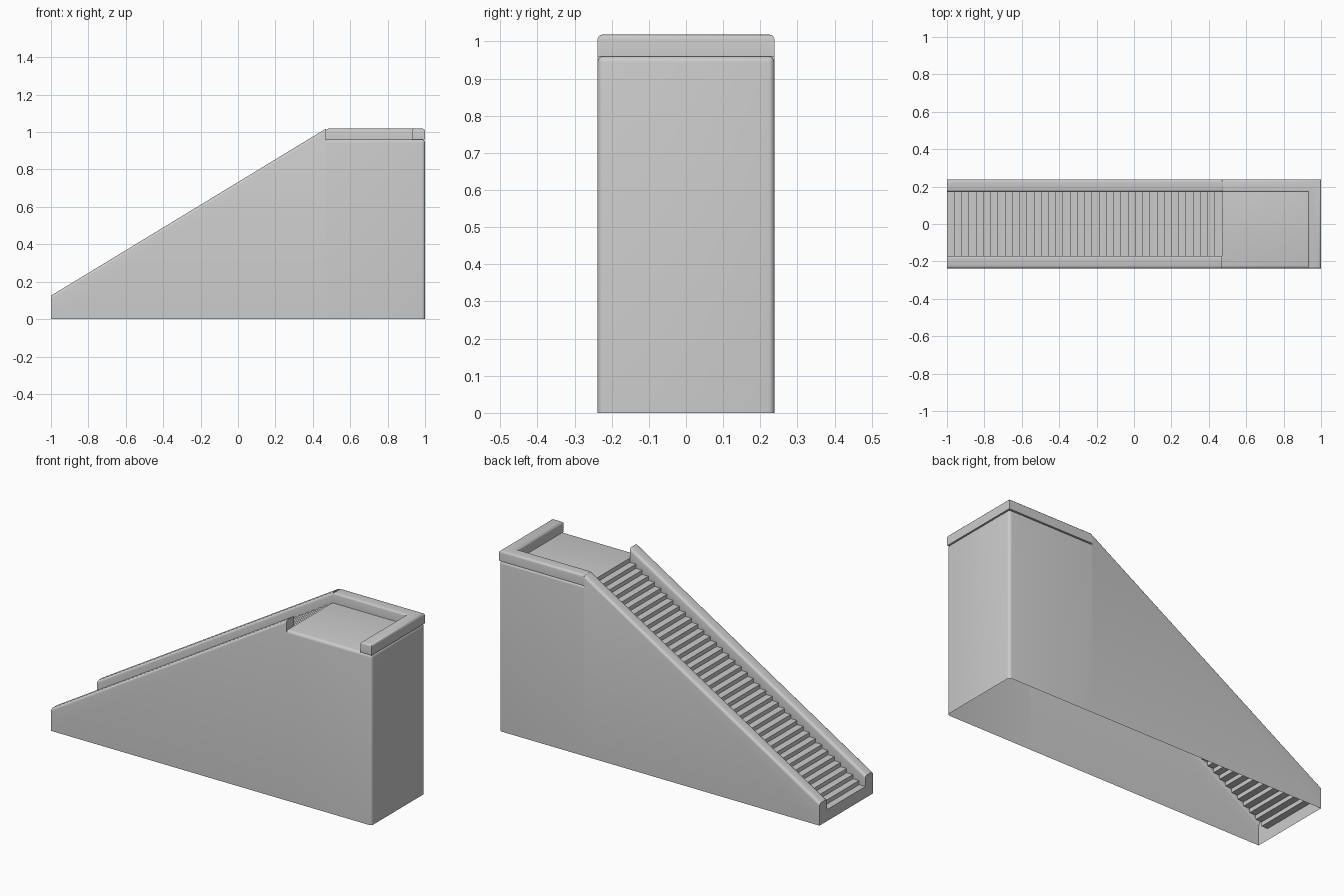
import bpy, bmesh, math

if "Cube" in bpy.data.objects:
    bpy.data.objects.remove(bpy.data.objects["Cube"])

X0, X1, XE = -1.0, 0.47, 1.0        # foot, head of stairs, far end
W, IN = 0.238, 0.17                 # outer and inner half widths
FLOOR0, DECK = 0.065, 0.96          # stair foot and landing heights
TOP0, TOP1 = 0.125, 1.018           # rail heights
STEPS, R = 38, 0.016


def finish(name, bm, angle=40):
    mesh = bpy.data.meshes.new(name)
    bm.to_mesh(mesh)
    bm.free()
    ob = bpy.data.objects.new(name, mesh)
    bpy.context.collection.objects.link(ob)
    bpy.ops.object.select_all(action='DESELECT')
    ob.select_set(True)
    bpy.context.view_layer.objects.active = ob
    bpy.ops.object.shade_smooth_by_angle(angle=math.radians(angle))
    return ob


def face(bm, pts):
    return bm.faces.new([bm.verts.new(p) for p in pts])


# stair side profile (x, z)
profile = [(X0, 0), (X0, FLOOR0)]
for i in range(1, STEPS + 1):
    x = X0 + (X1 - X0) * i / STEPS
    z = FLOOR0 + (DECK - FLOOR0) * i / STEPS
    profile += [(x, profile[-1][1]), (x, z)]

# stairs
bm = bmesh.new()
for (xa, za), (xb, zb) in zip(profile, profile[1:]):
    face(bm, [(xa, -IN, za), (xb, -IN, zb), (xb, IN, zb), (xa, IN, za)])
bmesh.ops.remove_doubles(bm, verts=bm.verts, dist=1e-5)
finish("stairs", bm, 30)


# sloping side wall with rounded rail, mirrored to the other side
def section(top, low):
    pts = [(-W, low)]
    for cy, start in ((-W + R, 180), (-IN - R, 90)):
        for k in range(5):
            a = math.radians(start - 22.5 * k)
            pts.append((cy + R * math.cos(a), top - R + R * math.sin(a)))
    return pts


bm = bmesh.new()
sa, sb = section(TOP0, 0), section(TOP1, 0)
for i in range(len(sa) - 1):
    face(bm, [(X0, *sa[i]), (X1, *sb[i]), (X1, *sb[i + 1]), (X0, *sa[i + 1])])
face(bm, [(X0, -IN, TOP0 - R), (X1, -IN, TOP1 - R)]
     + [(x, -IN, z) for x, z in reversed(profile[1:])])
face(bm, [(X0, *p) for p in sa + [(-IN, 0)]])
face(bm, [(X1, *p) for p in reversed(section(TOP1, 0.93) + [(-IN, 0.93)])])
bmesh.ops.remove_doubles(bm, verts=bm.verts, dist=1e-5)
wall = finish("side_walls", bm)
wall.modifiers.new("Mirror", 'MIRROR').use_axis = (False, True, False)

# landing block, open below and towards the stairs
bm = bmesh.new()
bmesh.ops.create_cube(bm, size=1)
for v in bm.verts:
    v.co = (X1 if v.co.x < 0 else XE, W * 2 * v.co.y, 0 if v.co.z < 0 else DECK)
bm.normal_update()
edges = []
for e in bm.edges:
    m = (e.verts[0].co + e.verts[1].co) / 2
    if (m.z > DECK - 0.01 and m.x > X1 + 0.01) or (m.x > XE - 0.01 and abs(m.y) > 0.1 and m.z > 0.1):
        edges.append(e)
bmesh.ops.bevel(bm, geom=edges, offset=R, segments=4, profile=0.5, affect='EDGES')
bm.normal_update()
gone = [f for f in bm.faces if f.normal.z < -0.99 or f.normal.x < -0.99]
bmesh.ops.delete(bm, geom=gone, context='FACES')
finish("landing", bm)

# L-shaped parapet along the back and far end of the landing
bm = bmesh.new()
XI = 0.93
base = face(bm, [(x, y, DECK) for x, y in
                 ((X1, W), (X1, IN), (XI, IN), (XI, -W), (XE, -W), (XE, W))])
ext = bmesh.ops.extrude_face_region(bm, geom=[base])
for g in ext["geom"]:
    if isinstance(g, bmesh.types.BMVert):
        g.co.z = TOP1
bmesh.ops.recalc_face_normals(bm, faces=bm.faces)
edges = [e for e in bm.edges if max(v.co.z for v in e.verts) > DECK + 0.01
         and min(v.co.z for v in e.verts) > DECK + 0.01]
bmesh.ops.bevel(bm, geom=edges, offset=0.012, segments=3, profile=0.5, affect='EDGES')
finish("parapet", bm)
